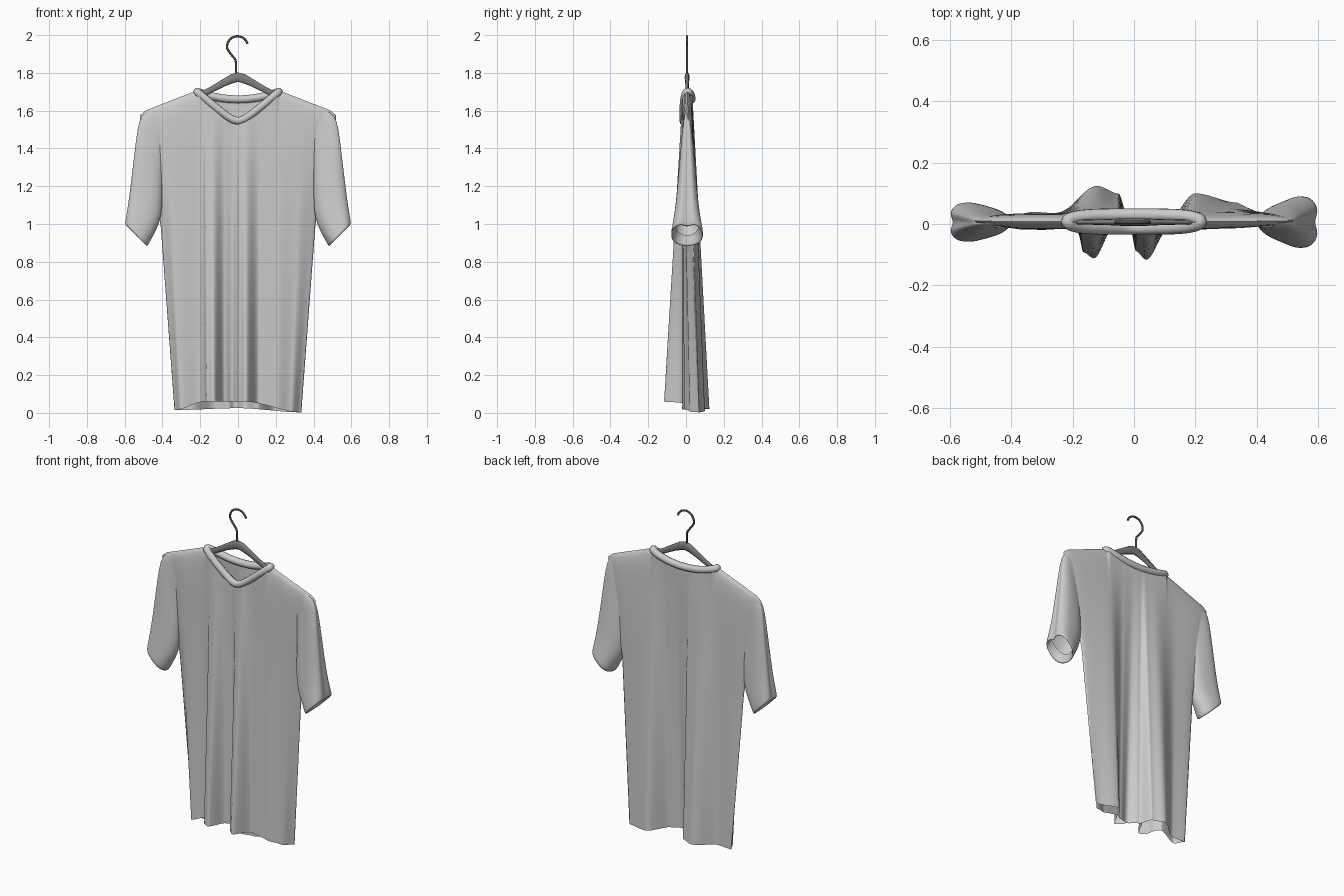
import bpy
import math

default = bpy.data.objects.get("Cube")
if default:
    bpy.data.objects.remove(default, do_unlink=True)


def material(name, value):
    mat = bpy.data.materials.new(name)
    mat.use_nodes = True
    colour = (value, value, value, 1)
    mat.diffuse_color = colour
    mat.node_tree.nodes["Principled BSDF"].inputs["Base Color"].default_value = colour
    return mat


cloth = material("light grey cloth", 0.6)
bar_grey = material("mid grey bar", 0.21)
wire_grey = material("dark grey wire", 0.08)


def mesh_object(name, verts, faces, mat, subdivision=0):
    mesh = bpy.data.meshes.new(name)
    mesh.from_pydata(verts, [], faces)
    mesh.materials.append(mat)
    mesh.shade_smooth()
    obj = bpy.data.objects.new(name, mesh)
    bpy.context.collection.objects.link(obj)
    if subdivision:
        mod = obj.modifiers.new("smooth", "SUBSURF")
        mod.levels = mod.render_levels = subdivision
    return obj


def loft(rings):
    """Vertices and quads of a tube through equal closed rings."""
    n = len(rings[0])
    verts = [p for ring in rings for p in ring]
    faces = [(r * n + i, r * n + (i + 1) % n, (r + 1) * n + (i + 1) % n, (r + 1) * n + i)
             for r in range(len(rings) - 1) for i in range(n)]
    return verts, faces


def tube(name, points, radius, mat, closed=False, radii=None, flat=1.0, y=0.0):
    """Round bevelled path turned into a mesh."""
    curve = bpy.data.curves.new(name, "CURVE")
    curve.dimensions = "3D"
    curve.bevel_depth = radius
    curve.bevel_resolution = 3
    curve.use_fill_caps = True
    spline = curve.splines.new("POLY")
    spline.points.add(len(points) - 1)
    spline.use_cyclic_u = closed
    for i, p in enumerate(points):
        spline.points[i].co = (*p, 1)
        spline.points[i].radius = radii[i] if radii else 1
    obj = bpy.data.objects.new(name, curve)
    bpy.context.collection.objects.link(obj)
    curve.materials.append(mat)
    obj.scale.y = flat
    obj.location.y = y
    bpy.ops.object.select_all(action="DESELECT")
    bpy.context.view_layer.objects.active = obj
    obj.select_set(True)
    bpy.ops.object.convert(target="MESH")
    bpy.context.object.data.shade_smooth()


def sample(table, x):
    """Eased interpolation through (position, value) pairs."""
    if x <= table[0][0]:
        return table[0][1]
    for (a, p), (b, q) in zip(table, table[1:]):
        if x <= b:
            t = (x - a) / (b - a)
            t = t * t * (3 - 2 * t)
            return p + (q - p) * t
    return table[-1][1]


# Hanging folds along the hem, (x, y)
front_folds = [(-.335, .04), (-.3, -.02), (-.2, 0), (-.178, -.03), (-.165, -.095), (-.13, -.115),
               (-.07, -.02), (-.03, 0), (-.008, -.03), (.005, -.09), (.04, -.12),
               (.11, -.02), (.2, -.01), (.28, .02), (.335, .07)]
back_folds = [(-.335, .04), (-.25, .035), (-.12, .125), (-.05, .1), (-.02, .02), (.04, -.02),
              (.1, 0), (.2, .1), (.335, .07)]
front_hem = [(-.335, .015), (-.17, .06), (.03, .06), (.335, .003)]
back_hem = [(-.335, .015), (0, .025), (.335, .003)]

NECK = 0.21
TOP_Y = 0.008


def neckline(x, front):
    s = min(abs(x) / NECK, 1)
    if front:
        return 1.545 + 0.155 * (math.sqrt(s * s + .03) - .173) / .842
    return 1.66 + 0.04 * s ** 2


def top_edge(x, front):
    if abs(x) < NECK:
        return neckline(x, front)
    return 1.71 - (abs(x) - NECK) * .39 - max(0, abs(x) - .49) * .5


def body_point(u, t, front):
    side = -1 if front else 1
    hem = sample(front_hem if front else back_hem, .335 * u)
    z = hem + t * (top_edge(.52 * u, front) - hem)
    s = min(max((z - 1) / .55, 0), 1)
    x = u * (.335 + .075 * min(z, 1) + .11 * s)
    fold_x = x * (1 - u * u) + .335 * u ** 3
    fold = sample(front_folds if front else back_folds, fold_x)
    k = max(0, 1 - z / 1.66)
    thick = .027 * math.sqrt(max(0, 1 - u ** 8))
    if abs(.52 * u) >= NECK:
        thick *= math.sqrt(max(0, 1 - t ** 24))
    return (x, (TOP_Y + side * thick) * (1 - k) + fold * k, z)


# Shirt body: one closed ring of columns, front then back
COLS, ROWS = 130, 36
around = [(-1 + 2 * i / COLS, True) for i in range(COLS)]
around += [(1 - 2 * i / COLS, False) for i in range(COLS)]
rings = [[body_point(u, 1 - (1 - r / ROWS) ** 1.4, f) for u, f in around] for r in range(ROWS + 1)]
mesh_object("shirt_body", *loft(rings), cloth)

# Sleeves: outer x, z, inner x, z, half depth
sections = [(.46, 1.603, .40, 1.45, .018), (.515, 1.585, .40, 1.32, .024), (.537, 1.53, .40, 1.2, .034),
            (.56, 1.35, .40, 1.09, .048), (.585, 1.15, .413, 1.0, .062), (.602, 1.035, .465, .91, .08),
            (.607, 1.005, .483, .875, .088), (.595, .995, .488, .89, .074), (.59, 1.06, .475, .94, .06)]


def sleeve(name, side, fullness):
    rings = []
    for k, (ox, oz, ix, iz, depth) in enumerate(sections):
        amount = min(k / 6, 1)
        ring = []
        for i in range(28):
            a = math.tau * i / 28
            c, s = math.cos(a), math.sin(a)
            c = math.copysign(abs(c) ** .75, c)
            bend = min(a, math.tau - a)
            c -= .28 * amount * math.exp(-(bend / .3) ** 2)
            d = depth * (1 + (fullness - 1) * amount)
            ring.append((side * ((ox + ix) / 2 + c * (ox - ix) / 2), .006 + d * s,
                         (oz + iz) / 2 + c * (oz - iz) / 2))
        rings.append(ring)
    mesh_object(name, *loft(rings), cloth, 1)


sleeve("left_sleeve", 1, 1.0)
sleeve("right_sleeve", -1, .75)

# Rolled collar following the neckline
steps = 24
collar = []
for front in (True, False):
    for i in range(steps):
        x = NECK * math.cos(math.pi * i / steps) * (-1 if front else 1)
        bulge = math.sqrt(max(0, 1 - (x / NECK) ** 4))
        y = TOP_Y + (-.022 if front else .022) * bulge
        collar.append((x * 1.03, y, neckline(x, front)))
tube("collar", collar, .021, cloth, closed=True)

# Hanger bar, thicker in the middle
half = [(.03, 1.77, 1.15), (.08, 1.745, .9), (.14, 1.712, .75), (.22, 1.672, .7), (.47, 1.565, .6)]
bar = [(-x, z, r) for x, z, r in reversed(half)] + [(0, 1.777, 1.2)] + half
tube("hanger_bar", [(x, 0, z) for x, z, r in bar], .022, bar_grey,
     radii=[r for x, z, r in bar], flat=.5, y=.006)

# Wire hook: stem, then an open loop
hook = [(-.01, 0, 1.78), (-.01, 0, 1.85), (-.015, 0, 1.872), (-.03, 0, 1.89), (-.048, 0, 1.913)]
for i in range(17):
    a = math.radians(195 - 180 * i / 16)
    hook.append((-.003 + .055 * math.cos(a), 0, 1.94 + .054 * math.sin(a)))
tube("hanger_hook", hook, .006, wire_grey, y=.006)
